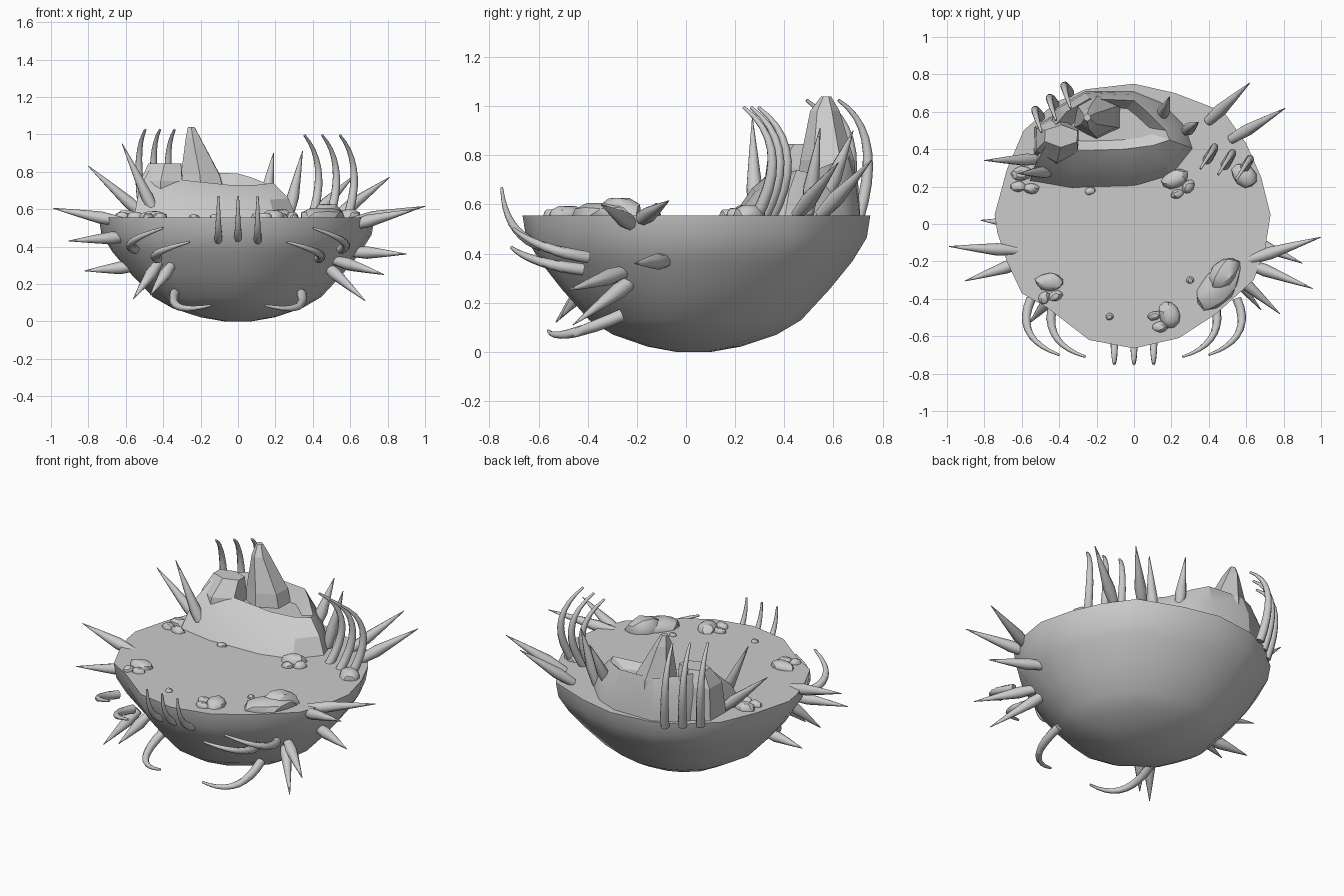
import bpy, bmesh, random
from math import sin, cos, pi, radians
from mathutils import Vector, Matrix

random.seed(4)
TOP = 0.555


def finish(bm, name, smooth=None):
    bmesh.ops.recalc_face_normals(bm, faces=bm.faces)
    me = bpy.data.meshes.new(name)
    bm.to_mesh(me)
    bm.free()
    ob = bpy.data.objects.new(name, me)
    bpy.context.collection.objects.link(ob)
    if smooth:
        bpy.ops.object.select_all(action='DESELECT')
        ob.select_set(True)
        bpy.context.view_layer.objects.active = ob
        bpy.ops.object.shade_smooth_by_angle(angle=radians(smooth))
    return ob


def loft(rings, name, smooth=None):
    """Skin a stack of equal-length point rings and cap both ends."""
    bm = bmesh.new()
    vs = [[bm.verts.new(p) for p in r] for r in rings]
    n = len(vs[0])
    for a, b in zip(vs, vs[1:]):
        for i in range(n):
            bm.faces.new((a[i], a[(i + 1) % n], b[(i + 1) % n], b[i]))
    bm.faces.new(vs[0])
    bm.faces.new(vs[-1])
    return finish(bm, name, smooth)


def tube(path, radii, sides, name):
    path = [Vector(p) for p in path]
    rings = []
    for i, p in enumerate(path):
        d = (path[min(i + 1, len(path) - 1)] - path[max(i - 1, 0)]).normalized()
        u = d.cross(Vector((0.3, 0.9, 0.1))).normalized()
        v = d.cross(u)
        rings.append([p + radii[i] * (cos(2 * pi * k / sides) * u + sin(2 * pi * k / sides) * v)
                      for k in range(sides)])
    return loft(rings, name, 50)


def spike(base, tip, r=0.034, name="spike"):
    b, t = Vector(base), Vector(tip)
    b = b - (t - b) * 0.12
    tube([b.lerp(t, f) for f in (0, 0.3, 0.65, 1)], [r * 0.75, r, r * 0.55, 0.002], 8, name)


def tusk(a, m, b, r=0.026, name="tusk"):
    a, m, b = Vector(a), Vector(m), Vector(b)
    c = 2 * m - (a + b) / 2          # control point so the curve passes through m
    ts = [i / 9 for i in range(10)]
    tube([(1 - t) ** 2 * a + 2 * t * (1 - t) * c + t * t * b for t in ts],
         [r * (1 - 0.75 * t ** 1.5) for t in ts], 8, name)


def flip(p):
    return (-p[0], p[1], p[2])


# Bowl shaped body with a flat top
rim = [(0, .75), (.22, .70), (.48, .60), (.60, .43), (.68, .25), (.73, .05), (.70, -.14),
       (.64, -.30), (.44, -.48), (.24, -.61), (0, -.665), (-.24, -.62), (-.46, -.45),
       (-.60, -.37), (-.68, -.20), (-.73, -.05), (-.745, .05), (-.68, .29), (-.59, .50),
       (-.42, .65), (-.26, .72)]
profile = [(1, TOP), (.98, .465), (.9, .37), (.77, .255), (.61, .13), (.47, .07),
           (.27, .022), (.1, 0)]
loft([[(x * s, y * s + .03 * (1 - s), z) for x, y in rim] for s, z in profile], "bowl_body", 40)

# Big rear rock: gentle front slope, high left side, sunken middle
foot = [(-.56, .22), (-.33, .18), (0, .19), (.2, .25), (.32, .40), (.28, .52), (.15, .65),
        (0, .71), (-.26, .71), (-.42, .62), (-.50, .42)]
skirt = [(-.53, .31), (-.33, .27), (-.02, .28), (.17, .32), (.27, .42), (.24, .51), (.13, .63),
         (0, .69), (-.26, .70), (-.42, .61), (-.49, .43)]
crest = [(-.47, .42, .82), (-.34, .39, .76), (-.05, .40, .73), (.1, .42, .73), (.19, .45, .74),
         (.17, .50, .73), (.07, .60, .77), (0, .66, .79), (-.24, .67, .80), (-.36, .60, .82),
         (-.46, .48, .83)]
hollow = [(-.12 + (x + .12) * .7, .54 + (y - .54) * .65, .70) for x, y, z in crest]
loft([[(x, y, TOP - .02) for x, y in foot],
      [(x, y, TOP + (c[2] - TOP) * .55) for (x, y), c in zip(skirt, crest)],
      crest, hollow], "rear_rock", 25)


# Left shoulder and tall peak: stacked rings of x, y, z, x radius, y radius
def crag(levels, sides, name):
    loft([[(x + rx * cos(2 * pi * k / sides + .5), y + ry * sin(2 * pi * k / sides + .5), z)
           for k in range(sides)] for x, y, z, rx, ry in levels], name)


crag([(-.42, .44, TOP, .13, .15), (-.41, .45, .75, .13, .12), (-.39, .47, .845, .10, .06)],
     6, "rock_shoulder")
crag([(-.19, .57, TOP, .17, .13), (-.20, .575, .78, .12, .11), (-.24, .565, .98, .045, .06),
      (-.25, .57, 1.04, .02, .02)], 6, "rock_peak")

# Straight spikes: base, tip
spikes = [((-.66, -.14, .54), (-.99, -.12, .605)), ((-.62, -.21, .45), (-.905, -.305, .43)),
          ((-.58, 0, .29), (-.82, .02, .27)), ((-.44, -.39, .29), (-.56, -.53, .12)),
          ((-.37, -.39, .28), (-.47, -.51, .14)),
          ((.65, -.18, .54), (1.0, -.07, .615)), ((.63, -.22, .52), (.955, -.345, .60)),
          ((.63, -.09, .37), (.90, -.21, .36)), ((.54, -.27, .32), (.78, -.48, .25)),
          ((.48, -.22, .29), (.68, -.46, .11)),
          ((-.52, .345, .58), (-.80, .34, .83)), ((-.45, .28, .59), (-.62, .27, .95)),
          ((.42, .57, .58), (.62, .755, .78)), ((.55, .47, .58), (.81, .62, .77)),
          ((.28, .50, .60), (.345, .545, .91)), ((.15, .58, .66), (.19, .68, .90))]
for b, t in spikes:
    spike(b, t)

# Rows of three curved tusks: rear right, rear left, front
for i in range(3):
    x = i * .095
    y = -i * .03
    tusk((.39 + x, .34 + y, .54), (.43 + x, .41 + y, .80), (.355 + x, .295 + y, .995),
         name="rear_right_tusk")
    x, y = i * .078, i * .065
    tusk((-.50 + x, .57 + y, .54), (-.53 + x, .605 + y, .84), (-.495 + x, .49 + y, 1.025),
         name="rear_left_tusk")
    x = -.105 + i * .105
    tusk((x, -.58, .43), (x, -.70, .51), (x, -.75, .67), .023, name="front_tusk")

# Mirrored side tusks
for pts in ([(.55, -.40, .385), (.56, -.58, .43), (.40, -.70, .50)],
            [(.43, -.42, .335), (.42, -.60, .37), (.26, -.71, .425)],
            [(.34, -.26, .15), (.31, -.47, .075), (.145, -.56, .085)]):
    tusk(*pts, name="side_tusk_right")
    tusk(*[flip(p) for p in pts], name="side_tusk_left")

# Loose rocks: x, y, length, width, height, turn in degrees
rocks = [(.45, -.33, .16, .09, .06, 50), (.48, -.27, .11, .075, .085, 50),
         (-.45, -.31, .08, .05, .04, 0),
         (-.48, -.395, .035, .03, .03, 60), (-.42, -.385, .04, .028, .03, 20),
         (.19, -.485, .06, .075, .045, 20), (.11, -.49, .04, .025, .03, 10),
         (.14, -.55, .045, .03, .03, 0), (.22, .24, .075, .05, .05, 20),
         (.29, .20, .04, .03, .035, 60), (.23, .16, .035, .025, .03, 10),
         (-.60, .27, .06, .04, .045, 10), (-.62, .20, .04, .03, .035, 0),
         (-.55, .19, .045, .03, .035, 0), (.59, .26, .075, .06, .05, -40),
         (-.235, .175, .03, .02, .02, 20), (.30, -.30, .022, .02, .02, 0),
         (-.13, -.495, .022, .02, .02, 0)]
for x, y, l, w, h, a in rocks:
    bm = bmesh.new()
    bmesh.ops.create_icosphere(bm, subdivisions=2, radius=1)
    for v in bm.verts:
        v.co *= random.uniform(.9, 1.05)
        v.co.z = min(v.co.z, .85)
    bm.transform(Matrix.Translation((x, y, TOP)) @ Matrix.Rotation(radians(a), 4, 'Z')
                 @ Matrix.Diagonal((l, w, h, 1)))
    bmesh.ops.bisect_plane(bm, geom=bm.verts[:] + bm.edges[:] + bm.faces[:],
                           plane_co=(0, 0, TOP - .01), plane_no=(0, 0, 1), clear_inner=True)
    finish(bm, "small_rock", 30)
